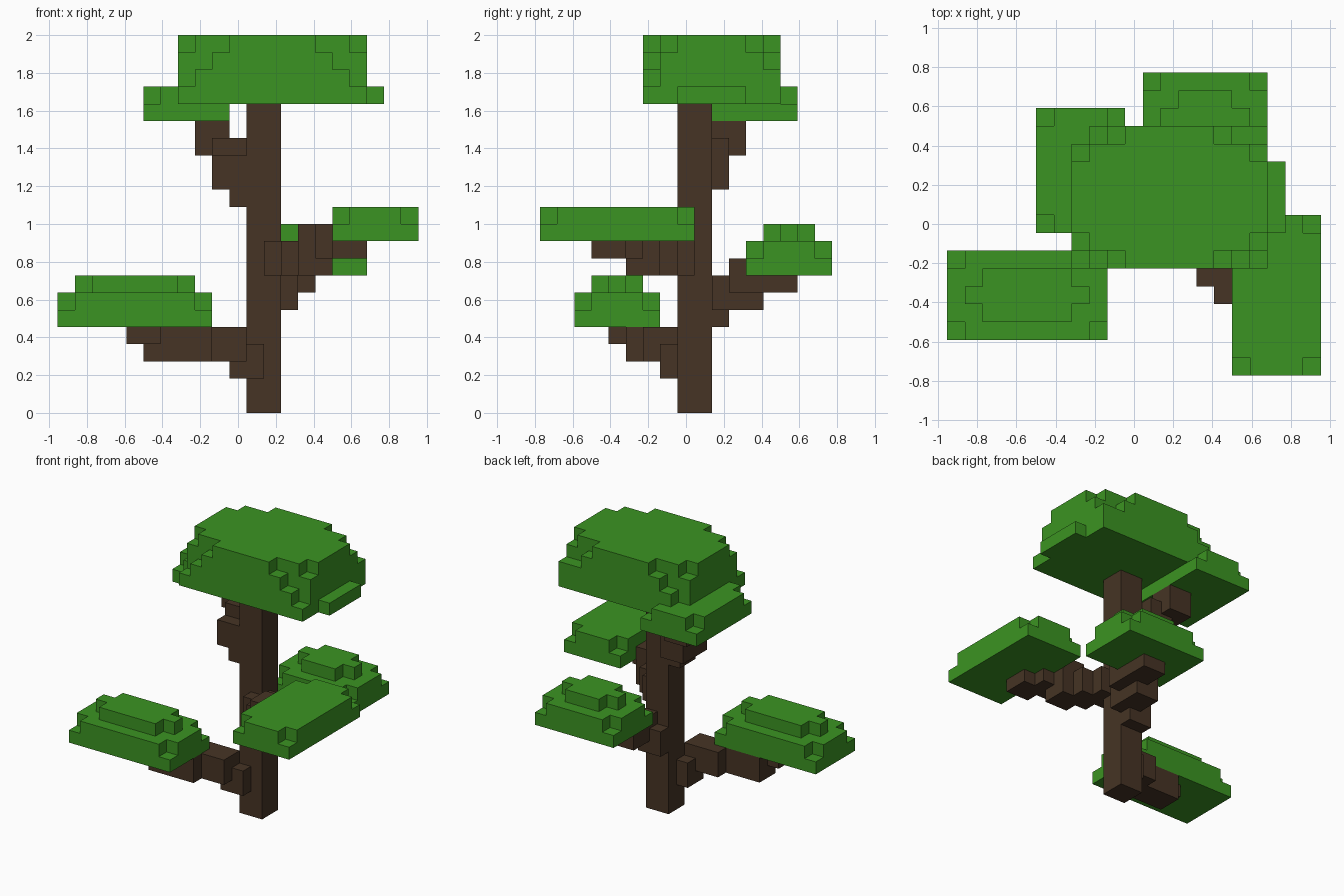
import bpy
import bmesh
from mathutils import Vector

cube = bpy.data.objects.get("Cube")
if cube:
    bpy.data.objects.remove(cube, do_unlink=True)

V = 1 / 11                                  # edge of one block
ORIGIN = Vector((-10.5, -8.5, 0))           # grid corner, in blocks


def material(name, colour):
    m = bpy.data.materials.new(name)
    m.use_nodes = True
    m.diffuse_color = colour
    m.node_tree.nodes["Principled BSDF"].inputs["Base Color"].default_value = colour
    return m


BARK = material("bark brown", (0.061, 0.034, 0.018, 1))
LEAF = material("leaf green", (0.044, 0.296, 0.016, 1))


def box(x, y, z):
    """Set of grid cells inside three half-open ranges."""
    return {(i, j, k) for i in range(*x) for j in range(*y) for k in range(*z)}


def build(name, cells, mat):
    """Outer skin of a set of cells, with flat regions merged."""
    bm = bmesh.new()
    verts = {}

    def vert(p):
        if p not in verts:
            verts[p] = bm.verts.new((Vector(p) + ORIGIN) * V)
        return verts[p]

    for c in sorted(cells):
        for axis in range(3):
            for side in (0, 1):
                n = list(c)
                n[axis] += 2 * side - 1
                if tuple(n) in cells:
                    continue
                u, w = (axis + 1) % 3, (axis + 2) % 3
                corners = []
                for du, dw in ((0, 0), (1, 0), (1, 1), (0, 1)):
                    p = list(c)
                    p[axis] += side
                    p[u] += du
                    p[w] += dw
                    corners.append(vert(tuple(p)))
                bm.faces.new(corners if side else corners[::-1])
    bmesh.ops.dissolve_limit(bm, angle_limit=0.01, verts=bm.verts[:], edges=bm.edges[:])
    mesh = bpy.data.meshes.new(name)
    bm.to_mesh(mesh)
    bm.free()
    mesh.materials.append(mat)
    obj = bpy.data.objects.new(name, mesh)
    bpy.context.collection.objects.link(obj)


def pad(x, y, z):
    """Two-layer leaf pad whose upper layer lacks its four corners."""
    cells = box(x, y, (z, z + 2))
    return cells - {(i, j, z + 1) for i in (x[0], x[1] - 1) for j in (y[0], y[1] - 1)}


def rows(z, spans):
    """One layer given as {row: (start, end)}."""
    return {c for j, s in spans.items() for c in box(s, (j, j + 1), (z, z + 1))}


# Trunk
trunk = box((11, 13), (8, 10), (0, 18))
build("trunk", trunk, BARK)

# Branches: 2x2x2 blocks stepping away from the trunk
branches = {
    "lower_left_branch": [(10, 7, 2), (9, 6, 3), (8, 6, 3), (7, 5, 3), (6, 5, 3),
                          (5, 5, 3), (4, 4, 4)],
    "back_branch": [(11, 9, 5), (12, 10, 6), (12, 11, 6), (13, 11, 7), (13, 12, 7),
                    (13, 13, 7)],
    "right_branch": [(12, 7, 8), (13, 6, 8), (14, 5, 8), (14, 5, 9), (15, 4, 9),
                     (16, 3, 9)],
    "upper_branch": [(10, 8, 12), (10, 8, 13), (9, 8, 13), (9, 9, 13), (9, 9, 14),
                     (8, 10, 15)],
}

# Leaf pads
pads = {
    "lower_left_leaves": pad((0, 9), (2, 7), 5)
    | rows(7, {3: (2, 7), 4: (1, 8), 5: (2, 7)}),
    "back_leaves": pad((11, 18), (12, 17), 8)
    | rows(10, {13: (13, 16), 14: (12, 17), 15: (13, 16)}),
    "right_leaves": pad((16, 21), (0, 9), 10),
    "upper_leaves": pad((5, 10), (8, 15), 17),
}

# Crown: four layers, rounding off towards the top
crown = box((7, 18), (6, 14), (18, 19)) | box((18, 19), (8, 12), (18, 19))
crown |= box((7, 18), (7, 13), (19, 21)) | box((7, 18), (8, 12), (21, 22))
crown |= rows(19, {6: (8, 17), 13: (8, 18)})
crown |= rows(20, {6: (9, 16), 13: (9, 16)})
crown |= rows(21, {6: (10, 15), 7: (8, 17), 12: (8, 17), 13: (10, 15)})
pads["upper_leaves"] -= crown
pads["crown_leaves"] = crown

all_leaves = set().union(*pads.values())
for name, cells in pads.items():
    build(name, cells, LEAF)

for name, blocks in branches.items():
    cells = set()
    for i, j, k in blocks:
        cells |= box((i, i + 2), (j, j + 2), (k, k + 2))
    build(name, cells - trunk - all_leaves, BARK)
